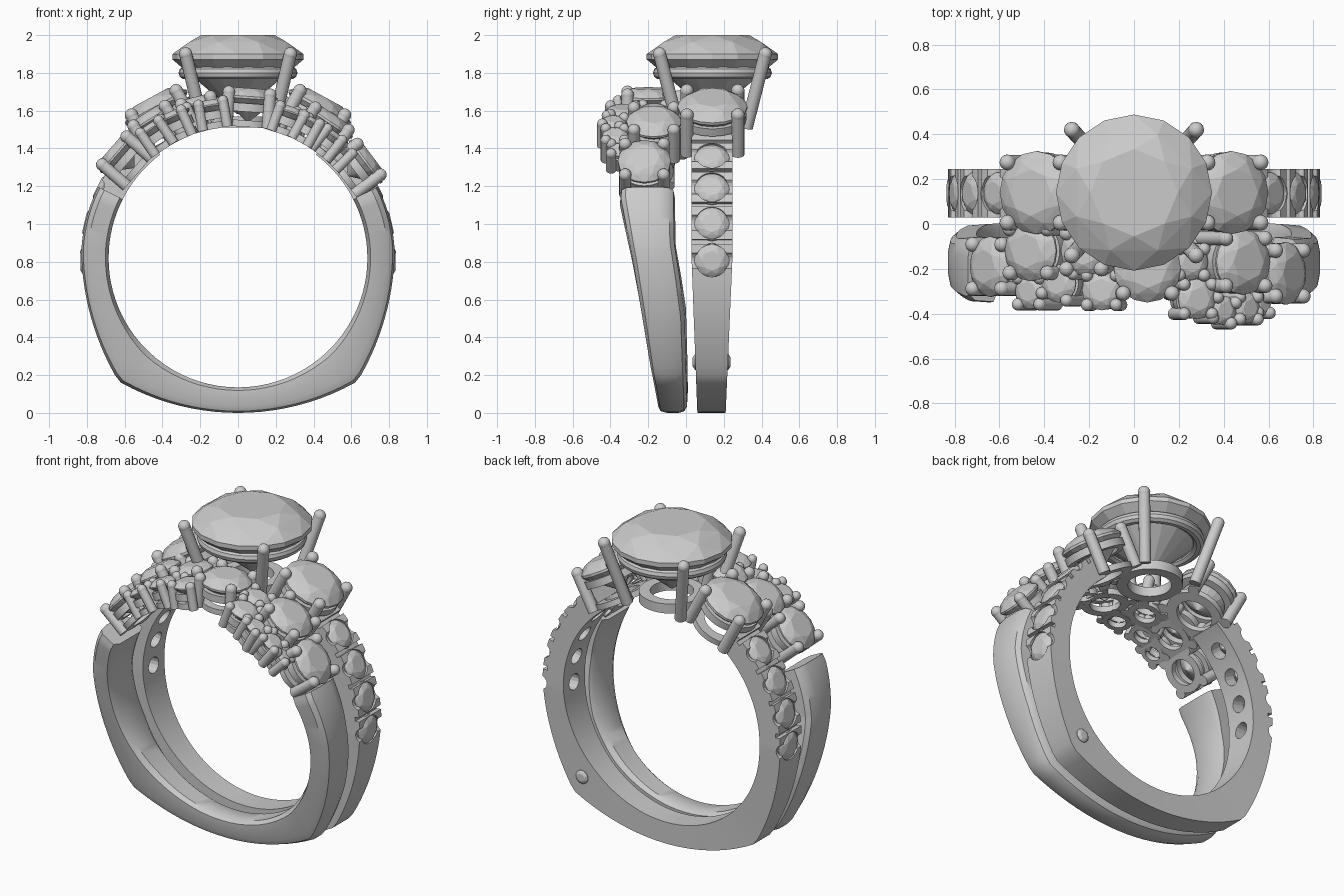
import bpy, bmesh
from math import sin, cos, pi, radians, sqrt, hypot
from mathutils import Matrix, Vector

if "Cube" in bpy.data.objects:
    bpy.data.objects.remove(bpy.data.objects["Cube"])

CZ, RI = 0.82, 0.685          # finger hole centre height and radius


def frame(a, y, tilt=0):
    """Local z becomes the radial direction, a degrees from straight up."""
    return (Matrix.Translation((0, y, CZ)) @ Matrix.Rotation(radians(a), 4, 'Y')
            @ Matrix.Rotation(radians(tilt), 4, 'X'))


def finish(bm, name, mat=None, smooth=True):
    bmesh.ops.recalc_face_normals(bm, faces=bm.faces)
    me = bpy.data.meshes.new(name)
    bm.to_mesh(me)
    bm.free()
    ob = bpy.data.objects.new(name, me)
    bpy.context.collection.objects.link(ob)
    if mat:
        me.transform(mat)
    if smooth:
        bpy.ops.object.select_all(action='DESELECT')
        ob.select_set(True)
        bpy.context.view_layer.objects.active = ob
        bpy.ops.object.shade_smooth_by_angle(angle=radians(35))
    return ob


def rod(bm, p, q, r, ball=True, n=16):
    p, q = Vector(p), Vector(q)
    m = Matrix.Translation((p + q) / 2) @ (q - p).to_track_quat('Z', 'Y').to_matrix().to_4x4()
    bmesh.ops.create_cone(bm, cap_ends=True, segments=n, radius1=r, radius2=r,
                          depth=(q - p).length, matrix=m)
    if ball:
        bmesh.ops.create_uvsphere(bm, u_segments=n, v_segments=10, radius=r * 1.04,
                                  matrix=Matrix.Translation(q))


def revolve(bm, profile, n=36):
    """Closed (radius, z) profile spun about z."""
    rows = [[bm.verts.new((r * cos(2 * pi * i / n), r * sin(2 * pi * i / n), z))
             for r, z in profile] for i in range(n)]
    k = len(profile)
    for i in range(n):
        a, b = rows[i], rows[(i + 1) % n]
        for j in range(k):
            bm.faces.new((a[j], b[j], b[(j + 1) % k], a[(j + 1) % k]))


def washer(bm, r0, r1, z0, z1):
    revolve(bm, [(r0, z0), (r1, z0), (r1, z1), (r0, z1)])


def torus(bm, r, w, z):
    revolve(bm, [(r + w * cos(t * pi / 5), z + w * sin(t * pi / 5)) for t in range(10)])


def gem(name, r, z, mat):
    """Round brilliant: hull of table, star, girdle, pavilion and culet points."""
    bm = bmesh.new()
    for rad, h, n, off in ((.56, .34, 8, 0), (.80, .235, 8, .5), (1, .05, 16, 0),
                           (1, -.03, 16, 0), (.5, -.46, 8, .5), (.02, -.86, 4, 0)):
        for i in range(n):
            t = 2 * pi * (i + off) / n
            bm.verts.new((r * rad * cos(t), r * rad * sin(t), z + r * h))
    bmesh.ops.convex_hull(bm, input=bm.verts)
    return finish(bm, name, mat, smooth=False)


def setting(name, a, y, r, z, base=.695, prong=.03, turn=45, tilt=0):
    """Gem with base washer, gallery ring and four parallel prongs."""
    m = frame(a, y, tilt)
    gem(name + "_gem", r, z, m)
    bm = bmesh.new()
    washer(bm, r * .58, r * .92, base, base + .035)
    washer(bm, r * .72, r * .97, z - .075, z - .03)
    for i in range(4):
        t = radians(turn + 90 * i)
        x, yy = r * 1.03 * cos(t), r * 1.03 * sin(t)
        rod(bm, (x, yy, base), (x, yy, z + r * .16), prong)
    finish(bm, name + "_basket", m)


def half_path(end):
    """Outer edge from the bottom centre up one side: arc, corner, flank, circle."""
    pts = [(x, 1.28 - sqrt(1.28 ** 2 - x * x)) for x in (i * .62 / 10 for i in range(11))]
    pts += [(-.555 + sqrt(1.385 ** 2 - (z - .88) ** 2), z) for z in (.2 + i * .05 for i in range(13))]
    pts += [(.83 * cos(radians(e)), CZ + .83 * sin(radians(e)))
            for e in (3 + i * (end - 3) / 14 for i in range(15))]
    return pts


def band(name, end, section, y_front, y_back):
    half = half_path(end)
    path = [(-x, z) for x, z in half[:0:-1]] + half
    bm = bmesh.new()
    rows = []
    for x, z in path:
        d = hypot(x, z - CZ)
        row = []
        for u, v in section:
            s = (RI + (d - RI) * u) / d
            row.append(bm.verts.new((x * s, y_front(z) * (1 - v) + y_back(z) * v, CZ + (z - CZ) * s)))
        rows.append(row)
    k = len(section)
    for a, b in zip(rows, rows[1:]):
        for j in range(k):
            bm.faces.new((a[j], b[j], b[(j + 1) % k], a[(j + 1) % k]))
    bm.faces.new(rows[0])
    bm.faces.new(rows[-1])
    return finish(bm, name)


def ramp(*pts):
    """Piecewise linear y as a function of height z."""
    def f(z):
        for (z0, y0), (z1, y1) in zip(pts, pts[1:]):
            if z <= z1:
                return y0 + (y1 - y0) * (z - z0) / (z1 - z0)
        return pts[-1][1]
    return f


# back band, square section
back = band("back_band", 53, [(0, 0), (0, 1), (1, 1), (1, 0)],
            ramp((0, .06), (.8, .03), (2, .03)), ramp((0, .21), (.8, .245), (2, .245)))

# front band, rounded section leaning forward
band("front_band", 27, [(0, .15), (0, .85), (.12, 1), (.75, .97), (.93, .88), (1, .7),
                        (1, .3), (.93, .1), (.75, .02), (.12, 0)],
     ramp((0, -.15), (.2, -.19), (.8, -.285), (1.15, -.35), (1.3, -.34)),
     ramp((0, .01), (.5, 0), (.7, -.025), (.9, -.055), (1.3, -.06)))

# pave stones in the back band: drilled seats, scallops and notches
BY = .137
cut = bmesh.new()
for s in (-1, 1):
    for i, a in enumerate((91, 77, 63, 49)):
        m = frame(s * a, BY)
        part = bmesh.new()
        rod(part, (0, 0, .6), (0, 0, .8), .05, False)
        rod(part, (0, 0, .775), (0, 0, .95), .086, False, 24)
        rod(part, (0, -.2, .845), (0, .2, .845), .045, False)
        part.transform(m)
        tmp = bpy.data.meshes.new("tmp")
        part.to_mesh(tmp)
        part.free()
        cut.from_mesh(tmp)
        bpy.data.meshes.remove(tmp)
        bmesh.ops.create_cube(cut, size=1, matrix=frame(s * (a - 7), BY)
                              @ Matrix.Translation((0, 0, .84)) @ Matrix.Diagonal((.025, .4, .08, 1)))
        gem(f"pave_gem_{'left' if s < 0 else 'right'}_{i}", .093, .803, m)
cutter = finish(cut, "pave_cutter", smooth=False)
cutter.hide_render = True
mod = back.modifiers.new("seats", 'BOOLEAN')
mod.operation, mod.solver, mod.object = 'DIFFERENCE', 'EXACT', cutter
mod.use_self = True
bpy.context.view_layer.objects.active = back
bpy.ops.object.modifier_apply(modifier=mod.name)
bpy.data.objects.remove(cutter)

# flush gems on the band's lower corner
for y, ang, nm in ((.222, -90, "back"), (.05, 90, "front")):
    gem("corner_gem_" + nm, .042, 0,
        Matrix.Translation((.57, y, .27)) @ Matrix.Rotation(radians(ang), 4, 'X'))

# centre stone with its four-prong head
top = Matrix.Translation((0, .14, 0))
gem("centre_gem", .348, 1.882, top)
bm = bmesh.new()
torus(bm, .28, .035, 1.80)
washer(bm, .125, .19, 1.51, 1.57)
for sx in (-1, 1):
    for sy in (-1, 1):
        rod(bm, (sx * .185, sy * .18, 1.51), (sx * .277, sy * .28, 1.9), .034)
finish(bm, "centre_head", top)

# side stones flanking the centre
for s, nm in ((-1, "left"), (1, "right")):
    setting("side_stone_" + nm, s * 28.5, .14, .185, .905, prong=.034)

# front cluster: angle from top, y, radius, girdle height, prong turn, forward tilt
cluster = [
    (-49, -.19, .135, .845, 45, 0), (-32, -.12, .135, .865, 45, 0),
    (-15, -.12, .11, .845, 45, 0), (4, -.2, .15, .85, 45, 0),
    (34, -.17, .145, .865, 45, 0), (53, -.22, .14, .845, 45, 0),
    (18, -.17, .08, .82, 45, 0), (-34, -.3, .08, .825, 45, 0),
    (-24, -.265, .085, .825, 30, 0), (-10, -.295, .09, .82, 45, 0),
    (20, -.335, .09, .82, 45, 0), (29, -.385, .065, .82, 30, 0),
    (38, -.375, .068, .82, 45, 0), (45, -.36, .05, .81, 45, 0),
]
for i, (a, y, r, z, turn, tilt) in enumerate(cluster):
    setting(f"cluster_stone_{i}", a, y, r, z, prong=.032 if r > .1 else .027, turn=turn, tilt=tilt)
